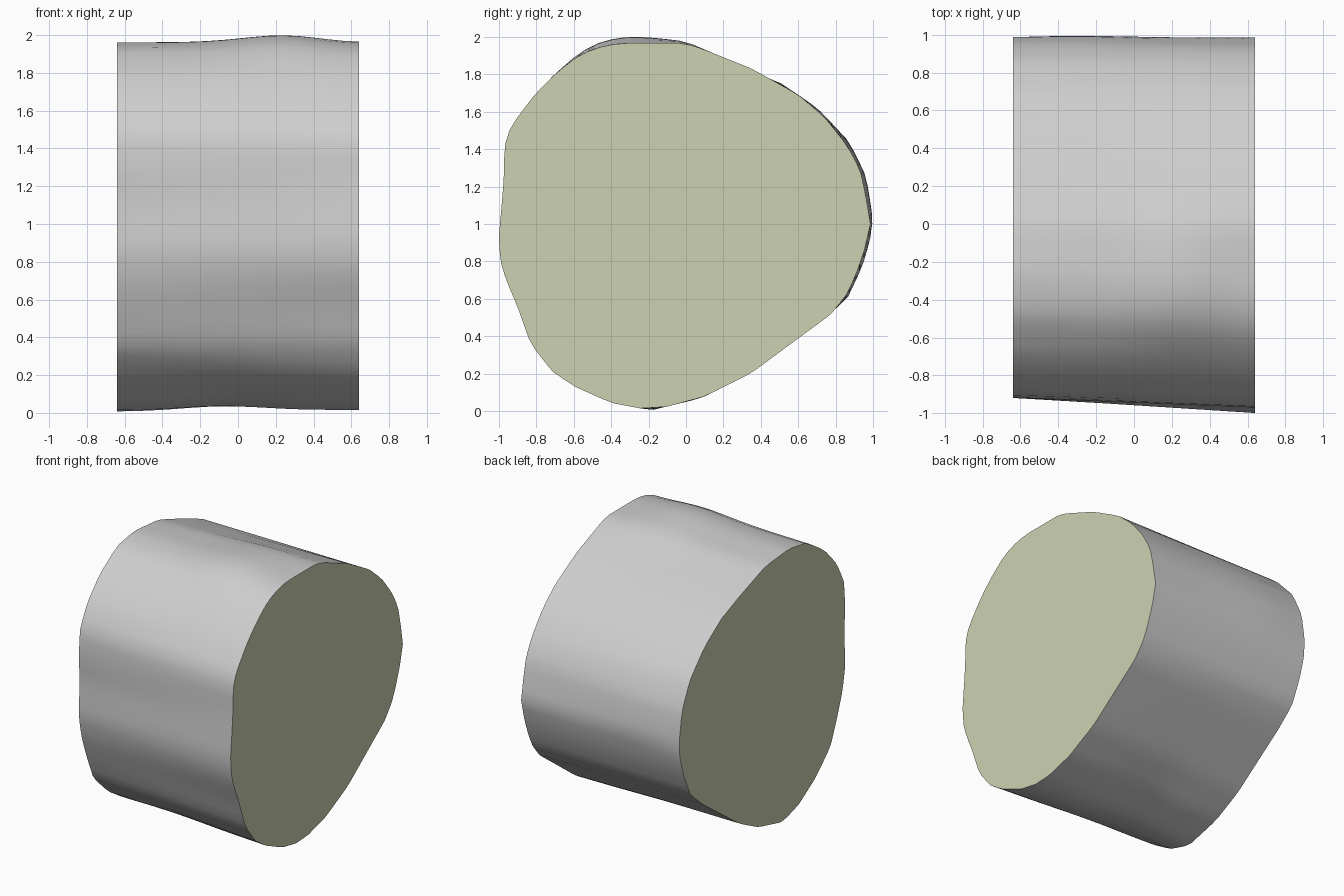
import bpy, bmesh, math

if "Cube" in bpy.data.objects:
    bpy.data.objects.remove(bpy.data.objects["Cube"], do_unlink=True)


def material(name, rgb):
    m = bpy.data.materials.new(name)
    m.use_nodes = True
    m.diffuse_color = (*rgb, 1)
    bsdf = next(n for n in m.node_tree.nodes if n.type == 'BSDF_PRINCIPLED')
    bsdf.inputs["Base Color"].default_value = (*rgb, 1)
    return m


grey = material("side grey", (0.62, 0.62, 0.62))
green = material("cut face green", (0.60, 0.64, 0.44))

# Outlines (y, z) of the two cut ends
LEFT_END = [(-.24, .015), (-.4, .045), (-.6, .135), (-.71, .21), (-.8, .32), (-.84, .39),
            (-.9, .56), (-.96, .7), (-.99, .8), (-1, .92), (-.985, 1.09), (-.972, 1.25),
            (-.97, 1.4), (-.955, 1.48), (-.9, 1.57), (-.8, 1.7), (-.7, 1.8), (-.6, 1.88),
            (-.5, 1.935), (-.36, 1.965), (0, 1.965), (.1, 1.93), (.35, 1.83), (.6, 1.69),
            (.74, 1.57), (.86, 1.42), (.93, 1.29), (.96, 1.15), (.985, 1.0), (.95, .85),
            (.9, .71), (.85, .61), (.77, .515), (.6, .39), (.35, .205), (.1, .08), (-.1, .025)]
RIGHT_END = [(-.2, .002), (-.39, .06), (-.58, .18), (-.75, .34), (-.83, .53), (-.89, .7),
             (-.92, .86), (-.91, 1.12), (-.92, 1.3), (-.905, 1.49), (-.82, 1.65), (-.68, 1.8),
             (-.48, 1.93), (-.28, 1.965), (0, 1.94), (.3, 1.835), (.51, 1.75), (.7, 1.62),
             (.87, 1.44), (.96, 1.25), (.99, 1.05), (.985, .92), (.94, .77), (.86, .6),
             (.72, .48), (.3, .18), (.08, .07)]
HALF, SEGMENTS, RINGS = 0.64, 90, 17


def radius_table(points):
    """Radius about (0, 1) at evenly spaced angles."""
    polar = sorted((math.atan2(z - 1, y) % math.tau, math.hypot(y, z - 1)) for y, z in points)
    a0, r0 = polar[0]
    a1, r1 = polar[-1]
    polar = [(a1 - math.tau, r1)] + polar + [(a0 + math.tau, r0)]
    table = []
    for i in range(SEGMENTS):
        a = math.tau * i / SEGMENTS
        (a, b) = next(((p, q) for p, q in zip(polar, polar[1:]) if p[0] <= a <= q[0])), a
        p, q = a
        # Intersect the ray with the straight outline edge
        py, pz = p[1] * math.cos(p[0]), p[1] * math.sin(p[0])
        qy, qz = q[1] * math.cos(q[0]), q[1] * math.sin(q[0])
        cross = py * qz - pz * qy
        table.append(cross / (math.cos(b) * (qz - pz) - math.sin(b) * (qy - py)))
    return table


def bump(angle, x, at_angle, at_x, width, length):
    fade = max(0, 1 - (x / HALF) ** 4)      # the ends stay exact
    return fade * math.exp(-((angle - at_angle) / width) ** 2 - ((x - at_x) / length) ** 2)


# Lofted body with slight swellings between the ends
left, right = radius_table(LEFT_END), radius_table(RIGHT_END)
bm = bmesh.new()
rings = []
for k in range(RINGS):
    t = k / (RINGS - 1)
    x = HALF * (2 * t - 1)
    ring = []
    for i in range(SEGMENTS):
        a = math.tau * i / SEGMENTS
        r = right[i] * (1 - t) + left[i] * t
        r += 0.037 * bump(a, x, 1.85, 0.24, 0.32, 0.3)
        r -= 0.022 * bump(a, x, 4.55, -0.08, 0.4, 0.3)
        r += 0.008 * bump(a, x, 0.1, -0.3, 0.5, 0.35)
        ring.append(bm.verts.new((x, r * math.cos(a), 1 + r * math.sin(a))))
    rings.append(ring)
for a, b in zip(rings, rings[1:]):
    for i in range(SEGMENTS):
        j = (i + 1) % SEGMENTS
        bm.faces.new((a[i], a[j], b[j], b[i]))

# Flat cut faces
for ring in (rings[0], rings[-1]):
    bm.faces.new(ring).material_index = 1
bmesh.ops.recalc_face_normals(bm, faces=bm.faces)

mesh = bpy.data.meshes.new("cut_log")
bm.to_mesh(mesh)
bm.free()
mesh.materials.append(grey)
mesh.materials.append(green)
log = bpy.data.objects.new("cut_log", mesh)
bpy.context.collection.objects.link(log)
bpy.ops.object.select_all(action='DESELECT')
log.select_set(True)
bpy.context.view_layer.objects.active = log
bpy.ops.object.shade_smooth_by_angle(angle=math.radians(40))
